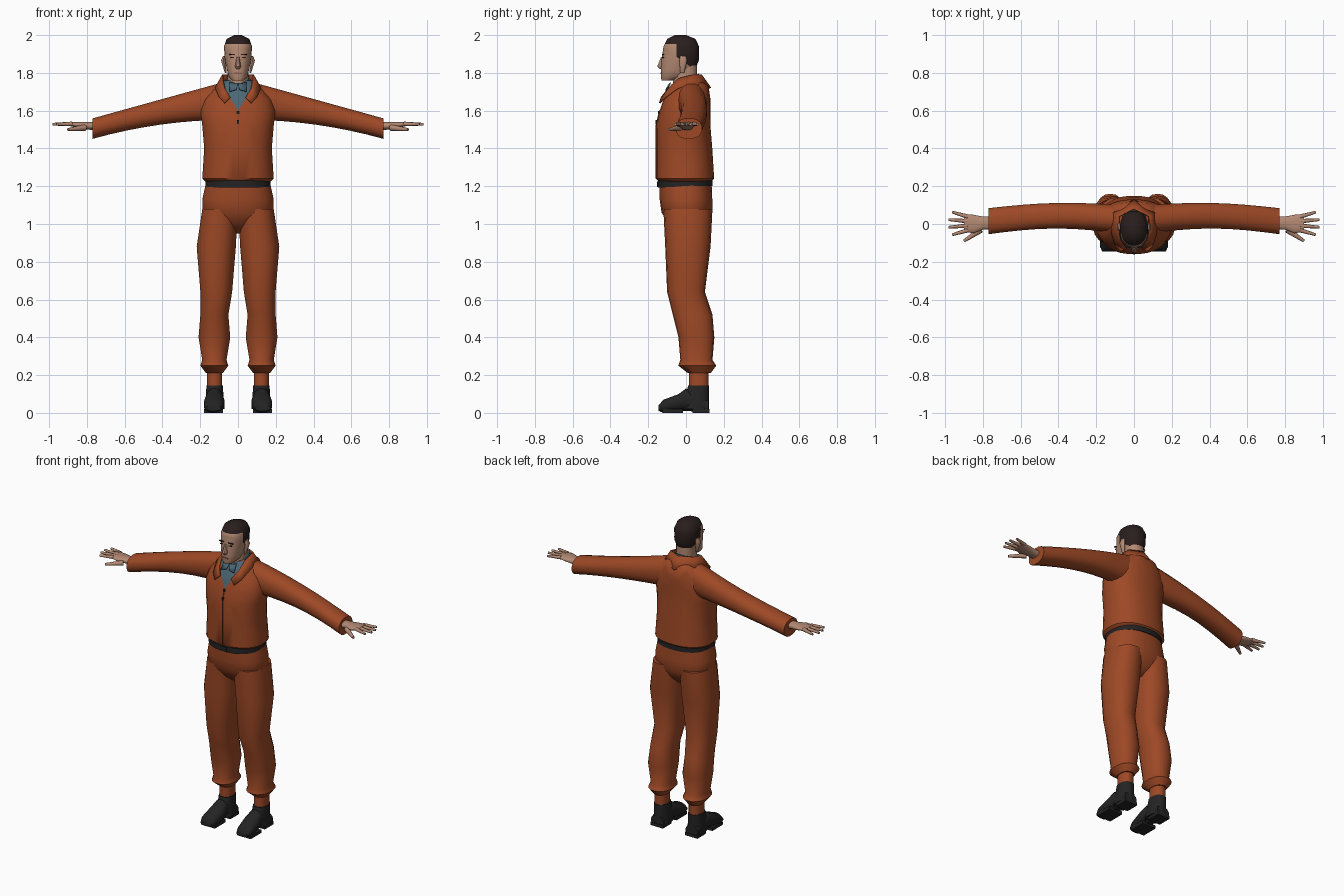
import bpy, bmesh, math
from mathutils import Vector

default_cube = bpy.data.objects.get("Cube")
if default_cube:
    bpy.data.objects.remove(default_cube, do_unlink=True)


def material(name, red, green, blue):
    mat = bpy.data.materials.new(name)
    mat.use_nodes = True
    colour = (red, green, blue, 1)
    mat.diffuse_color = colour
    for node in mat.node_tree.nodes:
        if node.type == 'BSDF_PRINCIPLED':
            node.inputs["Base Color"].default_value = colour
    return mat


ORANGE = material("orange cloth", .34, .066, .019)
SKIN = material("skin", .45, .25, .17)
HAIR = material("dark brown hair", .022, .013, .012)
SHIRT = material("blue grey shirt", .07, .135, .175)
BLACK = material("black leather", .017, .017, .018)
LIPS = material("lips", .27, .12, .09)

LAYOUT = {'x': lambda along, a, b: (along, a, b),
          'y': lambda along, a, b: (a, along, b),
          'z': lambda along, a, b: (a, b, along)}


def finish(name, bm, *materials, mirror=False, thickness=0):
    """Turn the bmesh into a smooth-shaded object, mirrored or thickened on request."""
    bmesh.ops.recalc_face_normals(bm, faces=bm.faces[:])
    mesh = bpy.data.meshes.new(name)
    bm.to_mesh(mesh)
    bm.free()
    for mat in materials:
        mesh.materials.append(mat)
    part = bpy.data.objects.new(name, mesh)
    bpy.context.collection.objects.link(part)
    for other in bpy.context.selected_objects:
        other.select_set(False)
    bpy.context.view_layer.objects.active = part
    part.select_set(True)
    bpy.ops.object.shade_smooth_by_angle(angle=math.radians(45))
    if mirror:
        part.modifiers.new("Mirror", 'MIRROR')
    if thickness:
        solid = part.modifiers.new("Solidify", 'SOLIDIFY')
        solid.thickness = thickness
        solid.offset = 0


def loft_mesh(axis, rings, sides=16, power=2.3):
    """Capped skin over rounded sections: position, then the two ranges across it."""
    bm = bmesh.new()
    rows = []
    for along, left, right, low, high in rings:
        row = []
        for i in range(sides):
            angle = math.tau * (i + .5) / sides
            c, s = math.cos(angle), math.sin(angle)
            u = math.copysign(abs(c) ** (2 / power), c)
            v = math.copysign(abs(s) ** (2 / power), s)
            row.append(bm.verts.new(LAYOUT[axis](
                along,
                (left + right + u * (right - left)) / 2,
                (low + high + v * (high - low)) / 2)))
        rows.append(row)
    for lower, upper in zip(rows, rows[1:]):
        for i in range(sides):
            bm.faces.new((lower[i - 1], lower[i], upper[i], upper[i - 1]))
    bm.faces.new(rows[0])
    bm.faces.new(rows[-1])
    return bm


def loft(name, axis, rings, mat, mirror=False, sides=16):
    finish(name, loft_mesh(axis, rings, sides), mat, mirror=mirror)


def centred(*rings):
    """Sections that are symmetric in x: height, half width, front, back."""
    return [(z, -half, half, front, back) for z, half, front, back in rings]


def cut(bm, point, normal):
    geometry = bm.verts[:] + bm.edges[:] + bm.faces[:]
    bmesh.ops.bisect_plane(bm, geom=geometry, plane_co=point, plane_no=normal)


def strip(name, first_row, second_row, mat, mirror=False, thickness=.008):
    bm = bmesh.new()
    first = [bm.verts.new(p) for p in first_row]
    second = [bm.verts.new(p) for p in second_row]
    for i in range(1, len(first)):
        bm.faces.new((first[i - 1], first[i], second[i], second[i - 1]))
    finish(name, bm, mat, mirror=mirror, thickness=thickness)


def box(name, centre, size, mat, mirror=False):
    bm = bmesh.new()
    bmesh.ops.create_cube(bm, size=1)
    for vert in bm.verts:
        vert.co = Vector(centre) + vert.co * Vector(size)
    finish(name, bm, mat, mirror=mirror)


def finger(name, base, tip, base_radius, tip_radius):
    base, tip = Vector(base), Vector(tip)
    bm = bmesh.new()
    bmesh.ops.create_cone(bm, cap_ends=True, segments=8, radius1=base_radius,
                          radius2=tip_radius, depth=(tip - base).length)
    turn = (tip - base).to_track_quat('Z', 'Y')
    for vert in bm.verts:
        vert.co = (base + tip) / 2 + turn @ vert.co
    finish(name, bm, SKIN, mirror=True)


# Jacket body, with the shirt showing in the open V at the front
bm = loft_mesh('z', centred(
    (1.22, .17, -.14, .13), (1.24, .19, -.16, .15), (1.4, .18, -.16, .14),
    (1.52, .19, -.16, .13), (1.6, .2, -.14, .13), (1.66, .18, -.12, .13),
    (1.73, .12, -.08, .12), (1.76, .08, -.06, .08)), sides=28)
v_bottom, v_slope = 1.6, 1.6
for side in (v_slope, -v_slope):
    cut(bm, (0, 0, v_bottom), (side, 0, -1))
for face in bm.faces:
    x, y, z = face.calc_center_median()
    face.material_index = int(y < 0 and z - v_bottom > v_slope * abs(x))
finish("jacket_body", bm, ORANGE, SHIRT)

# Sleeves slope down evenly and bow a little to the back
sleeve_rings = []
for step in range(9):
    t = step / 8
    bow = math.sin(math.pi * t)
    sleeve_rings.append((.05 + .72 * t, .03 * bow - .055, .1 + .02 * bow - .015 * t,
                         1.55 - .1 * t * t, 1.76 - .2 * t))
loft("sleeve", 'x', sleeve_rings, ORANGE, mirror=True)

# Folded jacket collar with lapel points
strip("jacket_collar",
      [(0, .08, 1.79), (.08, .04, 1.79), (.08, -.04, 1.77), (.07, -.09, 1.72), (.04, -.13, 1.67)],
      [(0, .13, 1.72), (.11, .06, 1.73), (.12, -.04, 1.72), (.1, -.11, 1.67), (.07, -.14, 1.64)],
      ORANGE, mirror=True)

# Shirt collar stands higher at the nape than at the throat
bm = loft_mesh('z', centred((1.71, .08, -.08, .08), (1.77, .064, -.077, .07)))
for vert in bm.verts:
    vert.co.z += .38 * vert.co.y
finish("shirt_collar", bm, SHIRT)
strip("shirt_collar_tip", [(0, -.09, 1.74), (.045, -.08, 1.75)],
      [(.01, -.107, 1.71), (.046, -.107, 1.7)], SHIRT, mirror=True, thickness=.005)

# Front seam and zip pulls
seam_rows = [[(x, y, z) for y, z in ((-.16, 1.24), (-.16, 1.52), (-.14, 1.6))]
             for x in (-.001, .001)]
strip("front_seam", *seam_rows, HAIR, thickness=.003)
box("zip_pull", (0, -.157, 1.54), (.01, .009, .02), BLACK)
box("zip_slider", (0, -.143, 1.59), (.014, .009, .014), BLACK)

# Belt dips slightly at the front
bm = loft_mesh('z', centred((1.2, .174, -.15, .142), (1.24, .174, -.15, .142)), sides=28)
for vert in bm.verts:
    vert.co.z += .05 * min(0, vert.co.y)
finish("belt", bm, BLACK)
box("belt_buckle", (0, -.149, 1.21), (.04, .009, .03), BLACK)

# Trousers: seat, then baggy legs gathered above the ankles
loft("trouser_seat", 'z', centred(
    (.95, .06, -.03, .06), (1, .14, -.09, .11), (1.06, .19, -.13, .14),
    (1.13, .19, -.14, .14), (1.22, .17, -.14, .136)), ORANGE, sides=28)
loft("trouser_leg", 'z', [
    (.21, .08, .17, .01, .13), (.25, .05, .2, -.04, .16), (.28, .06, .19, -.03, .14),
    (.4, .04, .21, -.04, .15), (.52, .05, .2, -.07, .14), (.64, .03, .2, -.1, .1),
    (.88, .01, .22, -.11, .13), (1.08, 0, .19, -.12, .14)], ORANGE, mirror=True, sides=18)
loft("trouser_cuff", 'z', [(z, .083, .165, .015, .12) for z in (.12, .22)],
     ORANGE, mirror=True)

# Boots
loft("boot_shaft", 'z', [(.02, .07, .174, -.02, .124), (.145, .08, .168, .01, .124)],
     BLACK, mirror=True)
loft("boot_foot", 'y', [
    (-.145, .09, .17, .01, .04), (-.12, .08, .18, 0, .07), (-.04, .07, .18, .01, .1),
    (0, .08, .17, .01, .13), (.12, .08, .17, 0, .07)], BLACK, mirror=True)
box("boot_sole", (.13, -.07, .01), (.1, .11, .02), BLACK, mirror=True)
box("boot_heel", (.125, .08, .01), (.09, .09, .02), BLACK, mirror=True)

# Hands
loft("palm", 'x', [
    (.75, -.03, .04, 1.495, 1.54), (.8, -.03, .04, 1.5, 1.54),
    (.85, -.05, .05, 1.51, 1.54), (.9, -.04, .05, 1.52, 1.54)], SKIN, mirror=True)
for i, finger_name in enumerate(("index", "middle", "ring", "little")):
    spread = i - 1.5
    finger(finger_name + "_finger", (.88, .003 + .024 * spread, 1.53),
           (.985 - .01 * spread ** 2, .003 + .04 * spread, 1.528), .012, .007)
finger("thumb", (.81, -.03, 1.51), (.9, -.09, 1.5), .017, .008)

# Neck and head, with hair split off along the hairline
loft("neck", 'z', centred((1.68, .06, -.07, .06), (1.84, .055, -.07, .06)), SKIN)
bm = loft_mesh('z', centred(
    (1.76, .03, -.13, -.06), (1.78, .05, -.134, -.01), (1.82, .06, -.134, .05),
    (1.87, .07, -.13, .07), (1.94, .075, -.12, .07), (1.98, .06, -.1, .05),
    (2, .02, -.06, 0)), sides=24)
fringe, temple, sideburn, nape_slope = 1.953, -.05, 1.885, .7
cut(bm, (0, 0, fringe), (0, 0, 1))
cut(bm, (0, temple, 0), (0, 1, 0))
cut(bm, (0, temple, sideburn), (0, nape_slope, 1))
for face in bm.faces:
    x, y, z = face.calc_center_median()
    behind = y > temple and z > sideburn - nape_slope * (y - temple)
    face.material_index = int(z > fringe or behind)
finish("head", bm, SKIN, HAIR)

# Face details
loft("nose", 'z', centred((1.82, .01, -.14, -.12), (1.835, .017, -.153, -.12),
                          (1.885, .008, -.133, -.11)), SKIN, sides=8)
loft("ear", 'z', [(1.8, .06, .07, -.03, -.01), (1.865, .066, .09, -.036, .006),
                  (1.89, .066, .08, -.03, 0)], SKIN, mirror=True, sides=10)
box("eyebrow", (.032, -.122, 1.897), (.032, .009, .006), HAIR, mirror=True)
box("eye", (.031, -.122, 1.881), (.019, .009, .006), HAIR, mirror=True)
box("mouth", (0, -.131, 1.798), (.04, .009, .008), LIPS)
